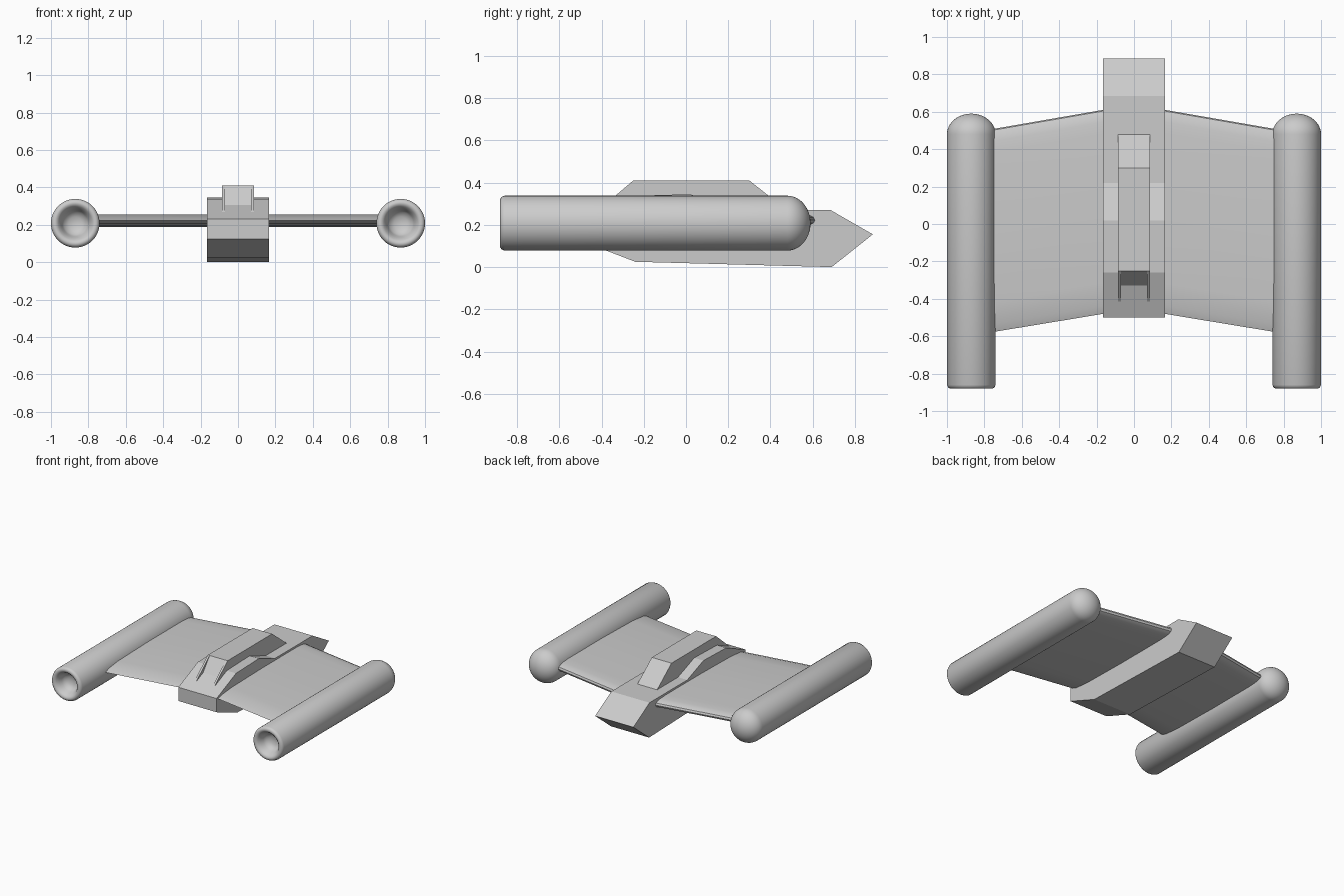
import bpy, bmesh, math
from mathutils import Vector

if "Cube" in bpy.data.objects:
    bpy.data.objects.remove(bpy.data.objects["Cube"])


def finish(name, bm, angle=None):
    bmesh.ops.remove_doubles(bm, verts=bm.verts, dist=1e-5)
    bmesh.ops.recalc_face_normals(bm, faces=bm.faces)
    mesh = bpy.data.meshes.new(name)
    bm.to_mesh(mesh)
    bm.free()
    ob = bpy.data.objects.new(name, mesh)
    bpy.context.collection.objects.link(ob)
    if angle:
        bpy.ops.object.select_all(action='DESELECT')
        ob.select_set(True)
        bpy.context.view_layer.objects.active = ob
        bpy.ops.object.shade_smooth_by_angle(angle=math.radians(angle))
    return ob


def loft(name, ring_a, ring_b, angle=None):
    """Closed solid between two matching outlines."""
    bm = bmesh.new()
    a = [bm.verts.new(p) for p in ring_a]
    b = [bm.verts.new(p) for p in ring_b]
    n = len(a)
    for i in range(n):
        j = (i + 1) % n
        bm.faces.new((a[i], a[j], b[j], b[i]))
    bm.faces.new(a)
    bm.faces.new(b)
    return finish(name, bm, angle)


def slab(name, profile, x0, x1):
    """Side profile (y, z) extruded across x."""
    return loft(name, [(x0, y, z) for y, z in profile],
                [(x1, y, z) for y, z in profile])


def lathe(name, profile, cx, cz, sides=48):
    """Profile (radius, y) spun about an axis along y."""
    bm = bmesh.new()
    vs = [bm.verts.new((cx + r, y, cz)) for r, y in profile]
    es = [bm.edges.new(e) for e in zip(vs, vs[1:])]
    bmesh.ops.spin(bm, geom=vs + es, cent=(cx, 0, cz), axis=(0, 1, 0),
                   angle=math.tau, steps=sides)
    return finish(name, bm, 40)


# Fuselage with stepped deck and wedge nose
slab("fuselage", [(-0.50, 0.125), (-0.24, 0.025), (0.69, 0.0), (0.885, 0.155),
                  (0.685, 0.27), (0.22, 0.27), (0.02, 0.345), (-0.26, 0.337),
                  (-0.50, 0.232)], -0.165, 0.165)

# Cabin with a recessed rear face between two thin side plates
slab("cabin", [(-0.35, 0.28), (-0.25, 0.41), (0.30, 0.41), (0.48, 0.268),
               (0.3, 0.2), (-0.3, 0.2)], -0.085, 0.085)
for s, side in ((-1, "left"), (1, "right")):
    slab(f"cabin_rear_plate_{side}", [(-0.42, 0.265), (-0.25, 0.41),
                                      (-0.2, 0.41), (-0.2, 0.2), (-0.3, 0.2)],
         s * 0.07, s * 0.0855)

# Wing section: chord fraction from the rounded edge, half thickness
half = [(0, 0), (0.006, 0.014), (0.025, 0.024), (0.06, 0.030), (0.12, 0.033),
        (0.5, 0.033), (0.85, 0.026), (0.96, 0.015), (1, 0)]
section = half + [(t, -h) for t, h in half[-2:0:-1]]


def wing_ring(x, y_lead, y_trail):
    return [(x, y_lead + (y_trail - y_lead) * t, 0.222 + h) for t, h in section]


# Engine tube: hollow nozzle at the front end, dome at the other
tube = [(0, -0.79), (0.035, -0.795), (0.06, -0.81), (0.07, -0.83),
        (0.078, -0.85), (0.09, -0.87), (0.102, -0.88), (0.114, -0.88),
        (0.124, -0.874), (0.13, -0.86)]
tube += [(0.13 * math.cos(a), 0.48 + 0.11 * math.sin(a))
         for a in (i * math.pi / 24 for i in range(12))] + [(0, 0.59)]

for s, side in ((-1, "left"), (1, "right")):
    loft(f"wing_{side}", wing_ring(s * 0.12, 0.618, -0.473),
         wing_ring(s * 0.80, 0.50, -0.585), 30)
    lathe(f"engine_{side}", tube, s * 0.87, 0.208)
